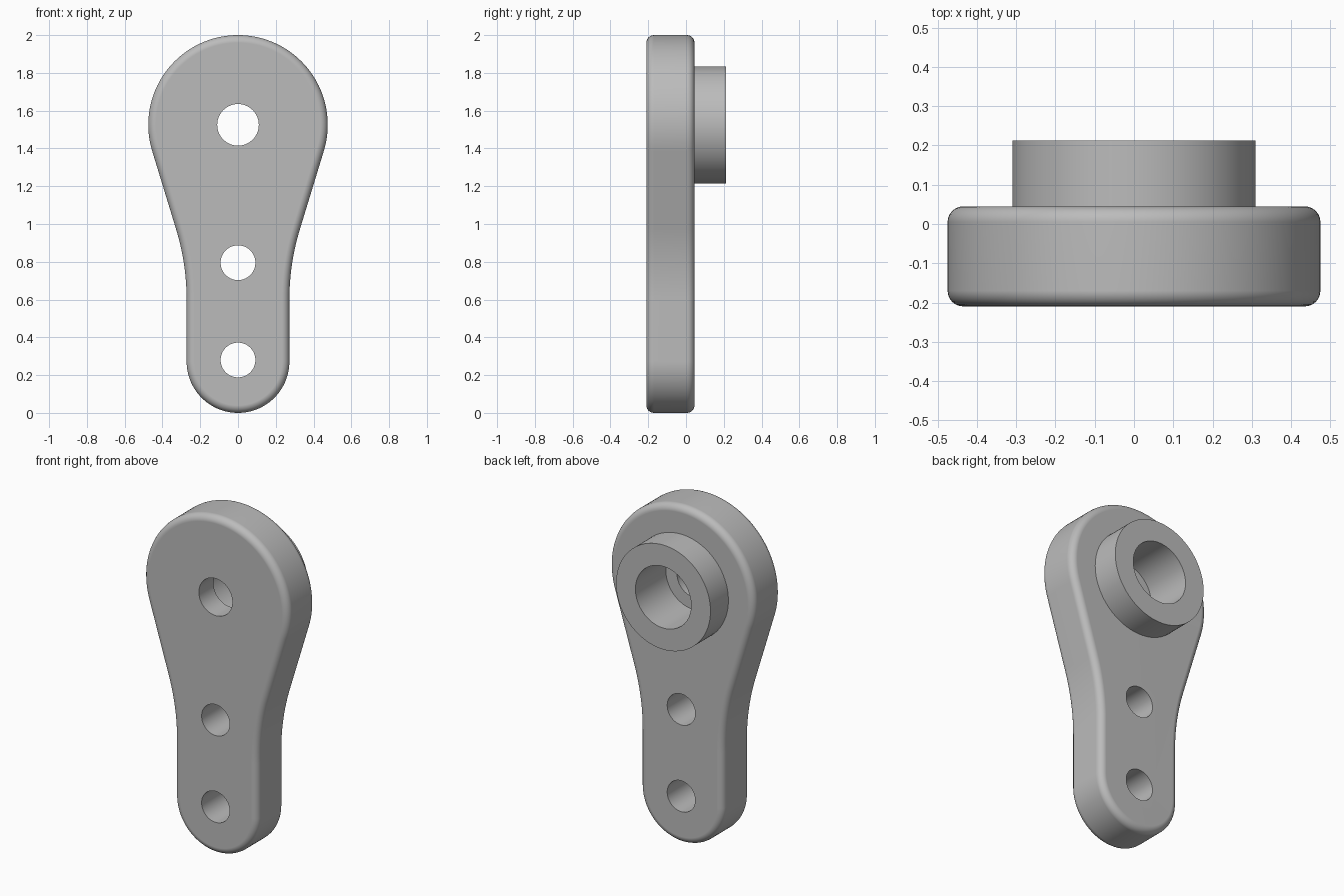
import bpy
import bmesh
from math import sin, cos, tan, pi, radians

cube = bpy.data.objects.get("Cube")
if cube:
    bpy.data.objects.remove(cube, do_unlink=True)

FRONT, BACK, BOSS_END = -0.21, 0.045, 0.213
HEAD_Z, HEAD_R, TAIL_R = 1.525, 0.475, 0.272
BORE_R, SOCKET_R, SOCKET_FLOOR = 0.11, 0.183, -0.073
FLARE = radians(17)

grey = bpy.data.materials.new("plain_grey")
grey.use_nodes = True
grey.diffuse_color = (0.5, 0.5, 0.5, 1)
grey.node_tree.nodes["Principled BSDF"].inputs["Base Color"].default_value = grey.diffuse_color


def make_object(name, bm):
    bmesh.ops.recalc_face_normals(bm, faces=bm.faces)
    mesh = bpy.data.meshes.new(name)
    bm.to_mesh(mesh)
    bm.free()
    mesh.materials.append(grey)
    obj = bpy.data.objects.new(name, mesh)
    bpy.context.collection.objects.link(obj)
    return obj


def activate(obj):
    bpy.ops.object.select_all(action="DESELECT")
    obj.select_set(True)
    bpy.context.view_layer.objects.active = obj


def lathe(name, profile, z, steps=96):
    """Turn (radius, y) points around an axis along y at height z."""
    bm = bmesh.new()
    verts = [bm.verts.new((r, y, z)) for r, y in profile]
    edges = [bm.edges.new(pair) for pair in zip(verts, verts[1:])]
    bmesh.ops.spin(bm, geom=verts + edges, cent=(0, 0, z), axis=(0, 1, 0),
                   angle=2 * pi, steps=steps, use_merge=False)
    bmesh.ops.remove_doubles(bm, verts=bm.verts, dist=0.0001)
    return make_object(name, bm)


def arc(cx, cz, r, start, end, steps):
    return [(cx + r * cos(start + (end - start) * i / steps),
             cz + r * sin(start + (end - start) * i / steps)) for i in range(steps + 1)]


# Half outline: rounded tail, straight shank, concave flare, round head
tangent_x = HEAD_R * cos(FLARE)
tangent_z = HEAD_Z - HEAD_R * sin(FLARE)
flare_z = 0.6
corner_z = tangent_z - (tangent_x - TAIL_R) / tan(FLARE)
flare_r = (corner_z - flare_z) / tan(FLARE / 2)
half = arc(0, TAIL_R, TAIL_R, -pi / 2, 0, 28)
half += arc(TAIL_R + flare_r, flare_z, flare_r, pi, pi - FLARE, 12)
half += arc(0, HEAD_Z, HEAD_R, -FLARE, pi / 2, 40)
outline = half + [(-x, z) for x, z in half[-2:0:-1]]

# Plate with rounded rims
bm = bmesh.new()
face = bm.faces.new([bm.verts.new((x, FRONT, z)) for x, z in outline])
grown = bmesh.ops.extrude_face_region(bm, geom=[face], use_keep_orig=True)
moved = [v for v in grown["geom"] if isinstance(v, bmesh.types.BMVert)]
bmesh.ops.translate(bm, verts=moved, vec=(0, BACK - FRONT, 0))
bmesh.ops.recalc_face_normals(bm, faces=bm.faces)
rims = [e for e in bm.edges if abs(e.verts[0].co.y - e.verts[1].co.y) < 0.001]
bmesh.ops.bevel(bm, geom=rims, offset=0.04, segments=6, profile=0.5, affect="EDGES")
plate = make_object("lever_plate", bm)

# Stepped bore and two pin holes cut through the plate
cutters = [lathe("bore_cutter", [(0, -0.4), (BORE_R, -0.4), (BORE_R, SOCKET_FLOOR),
                                 (SOCKET_R, SOCKET_FLOOR), (SOCKET_R, 0.4), (0, 0.4)], HEAD_Z)]
for hole_z in (0.28, 0.795):
    cutters.append(lathe("pin_hole_cutter",
                         [(0, -0.4), (0.092, -0.4), (0.092, 0.4), (0, 0.4)], hole_z, 64))
activate(plate)
for cutter in cutters:
    cutter.hide_render = True
    mod = plate.modifiers.new("cut", "BOOLEAN")
    mod.operation, mod.solver, mod.object = "DIFFERENCE", "EXACT", cutter
    bpy.ops.object.modifier_apply(modifier=mod.name)
    bpy.data.objects.remove(cutter, do_unlink=True)

# Round boss on the back, open through the middle
boss = lathe("back_boss", [(SOCKET_R, BACK), (SOCKET_R, BOSS_END), (0.31, BOSS_END),
                           (0.31, BACK), (SOCKET_R, BACK)], HEAD_Z)

# Smooth curves with crisp edges and flat faces
for part in (plate, boss):
    activate(part)
    bpy.ops.object.shade_smooth_by_angle(angle=radians(30))
    weighted = part.modifiers.new("flat_faces", "WEIGHTED_NORMAL")
    weighted.keep_sharp = True
